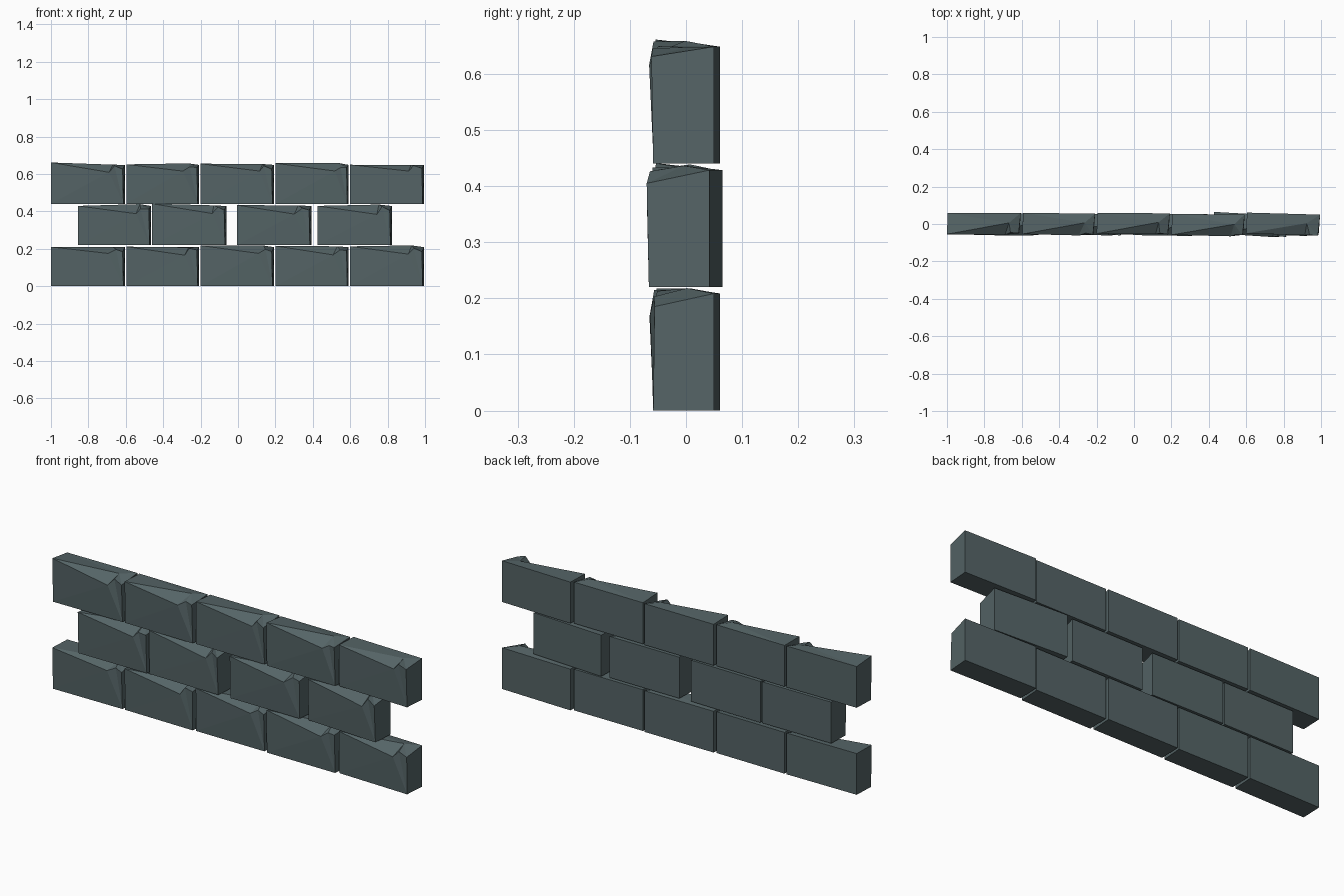
import bpy, bmesh, random

random.seed(4)
cube = bpy.data.objects.get("Cube")
if cube:
    bpy.data.objects.remove(cube, do_unlink=True)

# Single slate colour
slate = bpy.data.materials.new("slate_stone")
slate.use_nodes = True
colour = (0.09, 0.127, 0.133, 1)
slate.diffuse_color = colour
bsdf = slate.node_tree.nodes["Principled BSDF"]
bsdf.inputs["Base Color"].default_value = colour
bsdf.inputs["Roughness"].default_value = 0.9

# Brick template: (along width, front to back, height), each 0 to 1
POINTS = {
    "front_low_left": (0, 0.03, 0), "front_low_right": (0.98, 0.03, 0),
    "back_low_left": (0.01, 1, 0), "back_low_right": (1, 1, 0),
    "back_top_left": (0.01, 1, 0.97), "back_top_right": (1, 1, 0.97),
    "front_top_left": (0, 0, 1), "front_top_right": (0.97, 0.02, 0.88),
    "notch": (0.79, -0.02, 0.79), "chip": (0.87, 0.04, 0.93),
    "spike": (0.84, 0.55, 0.99),
}
CHIPPED = {"front_top_left", "front_top_right", "notch", "chip", "spike"}
FACES = [
    "front_low_left back_low_left back_low_right front_low_right",
    "back_low_left back_top_left back_top_right back_low_right",
    "front_low_left front_top_left back_top_left back_low_left",
    "front_low_right back_low_right back_top_right front_top_right",
    "front_low_left notch front_top_left",
    "front_low_left front_low_right notch",
    "front_low_right chip notch",
    "front_low_right front_top_right chip",
    "front_top_left notch spike",
    "notch chip spike",
    "chip front_top_right spike",
    "spike front_top_right back_top_right",
    "spike back_top_right back_top_left",
    "front_top_left spike back_top_left",
]


def brick(name, x0, x1, z0, back_left, back_right, depth=0.112, height=0.215):
    """A chipped stone with a slightly turned, flat back."""
    bm = bmesh.new()
    verts = {}
    for key, (u, v, h) in POINTS.items():
        if key in CHIPPED:
            u += random.uniform(-0.02, 0.02) if 0 < u < 0.95 else 0
            v += random.uniform(-0.03, 0.03)
            h += random.uniform(-0.03, 0.03)
        back = back_left + (back_right - back_left) * u
        verts[key] = bm.verts.new((x0 + (x1 - x0) * u,
                                   back - depth * (1 - v), z0 + height * h))
    for face in FACES:
        bm.faces.new([verts[k] for k in face.split()])
    bmesh.ops.recalc_face_normals(bm, faces=bm.faces)
    mesh = bpy.data.meshes.new(name)
    bm.to_mesh(mesh)
    bm.free()
    mesh.materials.append(slate)
    bpy.context.collection.objects.link(bpy.data.objects.new(name, mesh))


# Courses: left end, right end, back depth at each end
long_course = [(-1, -0.605, 0.058, 0.06), (-0.597, -0.208, 0.06, 0.055),
               (-0.2, 0.192, 0.059, 0.057), (0.2, 0.592, 0.053, 0.051),
               (0.6, 0.995, 0.061, 0.05)]
short_course = [(-0.855, -0.465, 0.055, 0.055), (-0.46, -0.062, 0.057, 0.05),
                (-0.005, 0.392, 0.055, 0.053), (0.425, 0.823, 0.065, 0.042)]
courses = [("bottom", 0, long_course), ("middle", 0.22, short_course),
           ("top", 0.44, long_course)]
for label, z, bricks in courses:
    for i, (x0, x1, yl, yr) in enumerate(bricks, 1):
        brick(f"{label}_brick_{i}", x0, x1, z, yl, yr)
